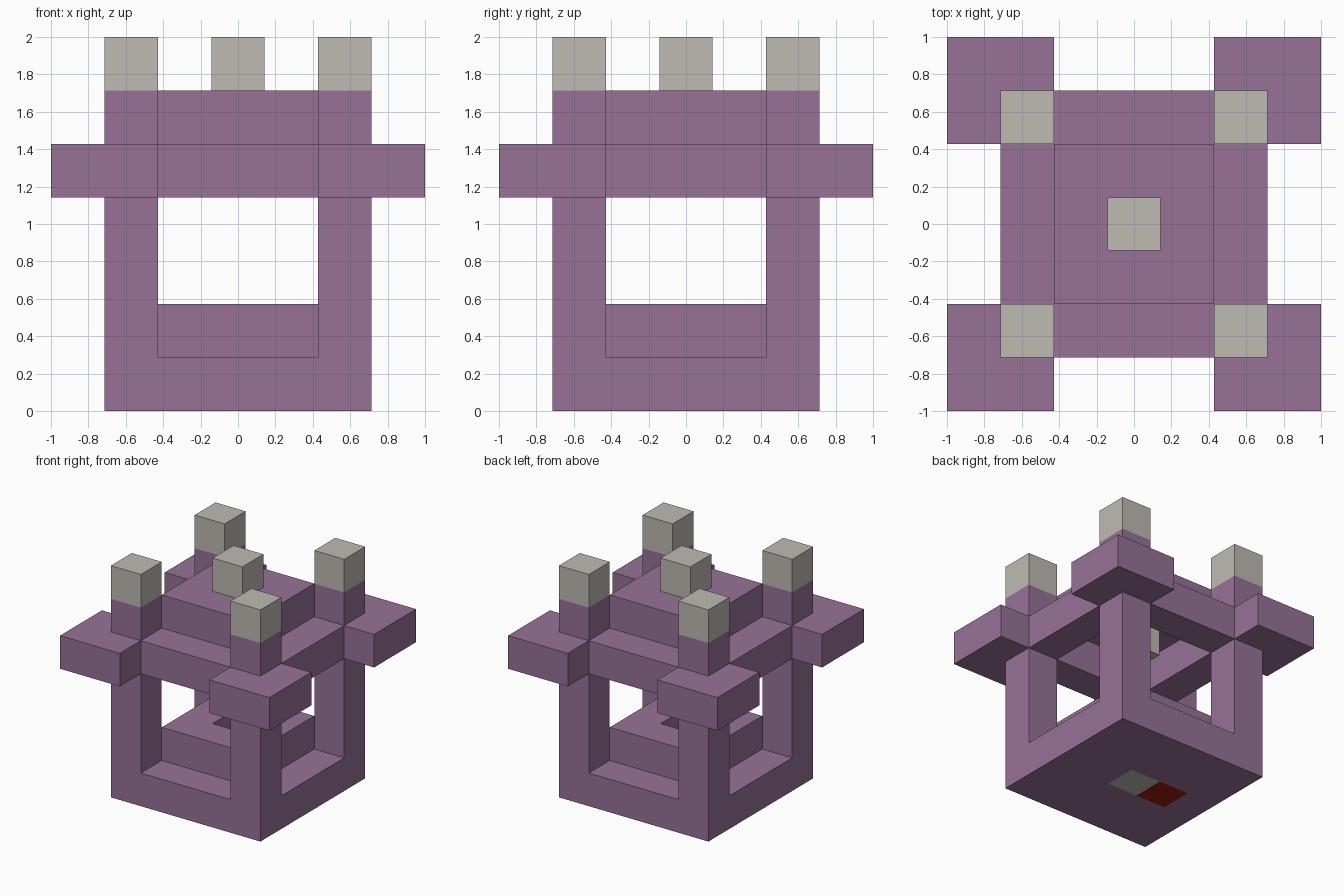
import bpy, bmesh, math
from mathutils import Matrix, Vector

if "Cube" in bpy.data.objects:
    bpy.data.objects.remove(bpy.data.objects["Cube"], do_unlink=True)

U = 2 / 7  # one block


def material(name, rgb):
    m = bpy.data.materials.new(name)
    m.use_nodes = True
    m.diffuse_color = (*rgb, 1)
    m.node_tree.nodes["Principled BSDF"].inputs["Base Color"].default_value = (*rgb, 1)
    return m


PURPLE = material("muted purple", (0.31, 0.17, 0.31))
GREY = material("warm grey", (0.52, 0.49, 0.45))
RED = material("dark red", (0.33, 0.013, 0.005))


def finish(name, bm, mats):
    bmesh.ops.scale(bm, vec=(U, U, U), verts=bm.verts)
    bmesh.ops.recalc_face_normals(bm, faces=bm.faces)
    mesh = bpy.data.meshes.new(name)
    bm.to_mesh(mesh)
    bm.free()
    for m in mats:
        mesh.materials.append(m)
    obj = bpy.data.objects.new(name, mesh)
    bpy.context.collection.objects.link(obj)
    return obj


def add_box(bm, low, high, turn=0):
    low, high = Vector(low), Vector(high)
    mat = (Matrix.Rotation(turn * math.pi / 2, 4, "Z")
           @ Matrix.Translation((low + high) / 2)
           @ Matrix.Diagonal((*(high - low), 1)))
    bmesh.ops.create_cube(bm, size=1, matrix=mat)


def box(name, low, high, mat):
    bm = bmesh.new()
    add_box(bm, low, high)
    return finish(name, bm, [mat])


def four(name, low, high, mat):
    # one box on each of the four sides or corners
    for turn, place in enumerate(("back_left", "back_right", "front_right", "front_left")):
        bm = bmesh.new()
        add_box(bm, low, high, turn)
        finish(f"{name}_{place}", bm, [mat])


def ring(name, inner, outer, z0, z1, mat):
    # square slab with a square hole through it
    bm = bmesh.new()
    corners = [(-1, -1), (1, -1), (1, 1), (-1, 1)]
    loops = [[bm.verts.new((x * r, y * r, z)) for x, y in corners]
             for r, z in ((outer, z0), (outer, z1), (inner, z1), (inner, z0))]
    for i in range(4):
        a, b = loops[i], loops[(i + 1) % 4]
        for k in range(4):
            j = (k + 1) % 4
            bm.faces.new((a[k], a[j], b[j], b[k]))
    return finish(name, bm, [mat])


# Base slab with two coloured cells
bm = bmesh.new()
add_box(bm, (-2.5, -2.5, 0), (2.5, 2.5, 1))
for axis, cuts in (((1, 0, 0), (-1.5, -0.5, 0.5)), ((0, 1, 0), (-0.5, 0.5))):
    for c in cuts:
        bmesh.ops.bisect_plane(bm, geom=bm.verts[:] + bm.edges[:] + bm.faces[:],
                               plane_co=Vector(axis) * c, plane_no=axis)
for f in bm.faces:
    c = f.calc_center_median()
    if abs(f.normal.z) > 0.5 and abs(c.y) < 0.4:
        if abs(c.x) < 0.4:
            f.material_index = 1
        elif abs(c.x + 1) < 0.4:
            f.material_index = 2
finish("base_slab", bm, [PURPLE, GREY, RED])

# Inner platform with a hole in the middle
ring("inner_platform", 0.5, 1.5, 1, 2, PURPLE)

# Corner posts, plates, beams and tips
four("lower_post", (1.5, 1.5, 1), (2.5, 2.5, 4), PURPLE)
four("corner_plate", (1.5, 1.5, 4), (3.5, 3.5, 5), PURPLE)
four("beam", (-1.5, 1.5, 4), (1.5, 2.5, 5), PURPLE)
four("upper_post", (1.5, 1.5, 5), (2.5, 2.5, 6), PURPLE)
four("post_tip", (1.5, 1.5, 6), (2.5, 2.5, 7), GREY)

# Roof slab with blocks above and below its centre
box("roof_slab", (-1.5, -1.5, 5), (1.5, 1.5, 6), PURPLE)
box("roof_knob", (-0.5, -0.5, 6), (0.5, 0.5, 7), GREY)
box("hanging_block", (-0.5, -0.5, 4), (0.5, 0.5, 5), GREY)
